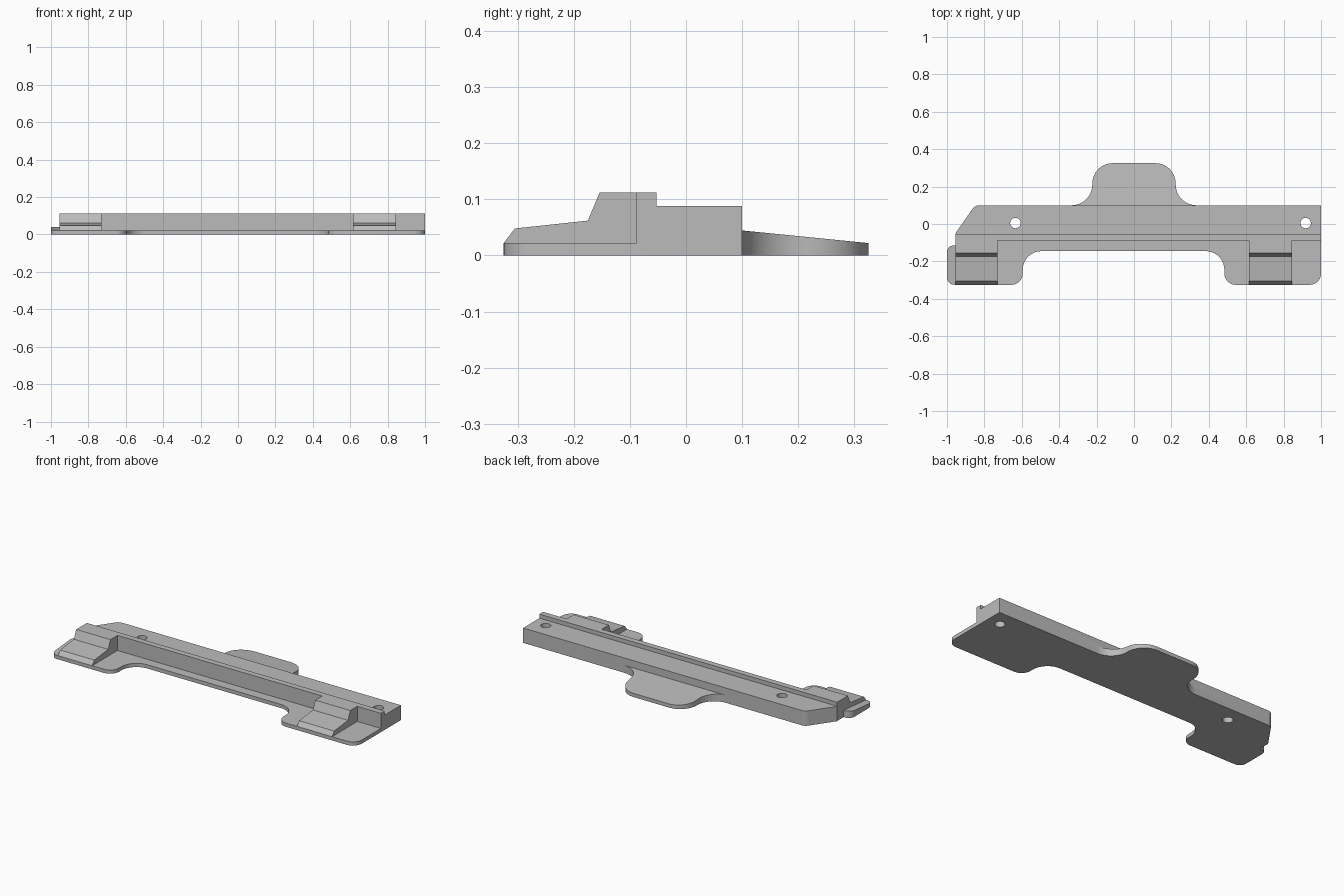
import bpy, bmesh, math
from mathutils import Vector

cube = bpy.data.objects.get("Cube")
if cube:
    bpy.data.objects.remove(cube, do_unlink=True)

grey = bpy.data.materials.new("plain grey")
grey.use_nodes = True
colour = (0.5, 0.5, 0.5, 1)
grey.diffuse_color = colour
grey.node_tree.nodes["Principled BSDF"].inputs["Base Color"].default_value = colour

PLATE = 0.022   # thin plate height
DECK = 0.088    # main bar height
TOP = 0.112     # lip and clamp height
FRONT, WALL, BACK, EDGE = -0.325, -0.088, 0.10, 0.325


def rounded(corners, steps=10):
    """Outline from (x, y, radius) corners, with tangent arcs."""
    out = []
    for i, (x, y, r) in enumerate(corners):
        p = Vector((x, y))
        if not r:
            out.append(p)
            continue
        a = (Vector(corners[i - 1][:2]) - p).normalized()
        b = (Vector(corners[(i + 1) % len(corners)][:2]) - p).normalized()
        half = a.angle(b) / 2
        centre = p + (a + b).normalized() * (r / math.sin(half))
        start = p + a * (r / math.tan(half)) - centre
        end = p + b * (r / math.tan(half)) - centre
        sweep = end.angle_signed(start)
        for k in range(steps + 1):
            t = sweep * k / steps
            c, s = math.cos(t), math.sin(t)
            out.append(centre + Vector((start.x * c - start.y * s,
                                        start.x * s + start.y * c)))
    return out


def solid(name, lower, upper):
    """Closed prism between two matching rings of points."""
    bm = bmesh.new()
    lo = [bm.verts.new(p) for p in lower]
    hi = [bm.verts.new(p) for p in upper]
    n = len(lo)
    bm.faces.new(lo[::-1])
    bm.faces.new(hi)
    for i in range(n):
        j = (i + 1) % n
        bm.faces.new((lo[i], lo[j], hi[j], hi[i]))
    bmesh.ops.recalc_face_normals(bm, faces=bm.faces)
    mesh = bpy.data.meshes.new(name)
    bm.to_mesh(mesh)
    bm.free()
    mesh.materials.append(grey)
    ob = bpy.data.objects.new(name, mesh)
    bpy.context.collection.objects.link(ob)
    return ob


def prism(name, outline, height, bottom=0.0):
    """Upright prism; height is a function of y."""
    return solid(name, [(p.x, p.y, bottom) for p in outline],
                 [(p.x, p.y, height(p.y)) for p in outline])


def box(name, x0, x1, y0, y1, z1):
    return prism(name, rounded([(x0, y0, 0), (x1, y0, 0), (x1, y1, 0), (x0, y1, 0)]),
                 lambda y: z1)


# Main bar with the slanted left end
body = prism("mounting_bar", rounded([
    (-0.955, WALL, 0), (1, WALL, 0), (1, BACK, 0), (-0.85, BACK, 0.04),
    (-0.955, -0.05, 0)]), lambda y: DECK)

# Raised lip along the front of the bar
lip = box("front_lip", -0.955, 1, WALL, -0.053, TOP)

# Thin front plate with two rounded feet
feet = prism("front_plate", rounded([
    (-0.955, FRONT, 0), (-0.595, FRONT, 0.06), (-0.595, -0.145, 0.1),
    (0.483, -0.145, 0.1), (0.483, FRONT, 0.06), (1, FRONT, 0.06),
    (1, -0.07, 0), (-0.955, -0.07, 0)]), lambda y: PLATE)

# Tapered flap beyond the left clamp
flap = prism("left_flap", rounded([
    (-1, FRONT, 0.04), (-0.9, FRONT, 0), (-0.9, -0.115, 0), (-1, -0.115, 0.035)]),
    lambda y: PLATE + 0.09 * (y - FRONT))

# Tapered tongue at the back
tongue = prism("back_tongue", rounded([
    (-0.34, 0.06, 0), (0.34, 0.06, 0), (0.34, BACK, 0), (0.223, BACK, 0.11),
    (0.223, EDGE, 0.108), (-0.223, EDGE, 0.108), (-0.223, BACK, 0.11),
    (-0.34, BACK, 0)]), lambda y: PLATE + 0.1 * (EDGE - y))

# Stepped clamps on the feet
profile = [(FRONT, 0), (FRONT, PLATE), (-0.305, 0.048), (-0.175, 0.062),
           (-0.154, TOP), (-0.07, TOP), (-0.07, 0)]
clamps = [solid(side + "_clamp", [(x0, y, z) for y, z in profile],
                [(x1, y, z) for y, z in profile])
          for side, x0, x1 in (("right", -0.955, -0.73), ("left", 0.615, 0.845))]

# Screw holes through the bar
holes = []
for x in (-0.634, 0.918):
    ring = [Vector((x + 0.028 * math.cos(a), 0.005 + 0.028 * math.sin(a)))
            for a in (math.tau * k / 32 for k in range(32))]
    holes.append(prism("hole_cutter", ring, lambda y: 0.2, -0.1))

# Join everything into one clean solid
tools = [(p, 'UNION') for p in [lip, feet, flap, tongue] + clamps]
tools += [(h, 'DIFFERENCE') for h in holes]
for ob, operation in tools:
    ob.hide_render = True
    mod = body.modifiers.new(ob.name, 'BOOLEAN')
    mod.object, mod.operation, mod.solver = ob, operation, 'EXACT'
bpy.context.view_layer.update()
merged = bpy.data.meshes.new_from_object(
    body.evaluated_get(bpy.context.evaluated_depsgraph_get()))
body.modifiers.clear()
body.data = merged
for ob, _ in tools:
    bpy.data.objects.remove(ob, do_unlink=True)

bm = bmesh.new()
bm.from_mesh(merged)
bmesh.ops.remove_doubles(bm, verts=bm.verts, dist=0.0001)
bmesh.ops.dissolve_limit(bm, angle_limit=0.01, verts=bm.verts, edges=bm.edges)
bm.to_mesh(merged)
bm.free()

bpy.ops.object.select_all(action='DESELECT')
body.select_set(True)
bpy.context.view_layer.objects.active = body
bpy.ops.object.shade_smooth_by_angle(angle=math.radians(30))
